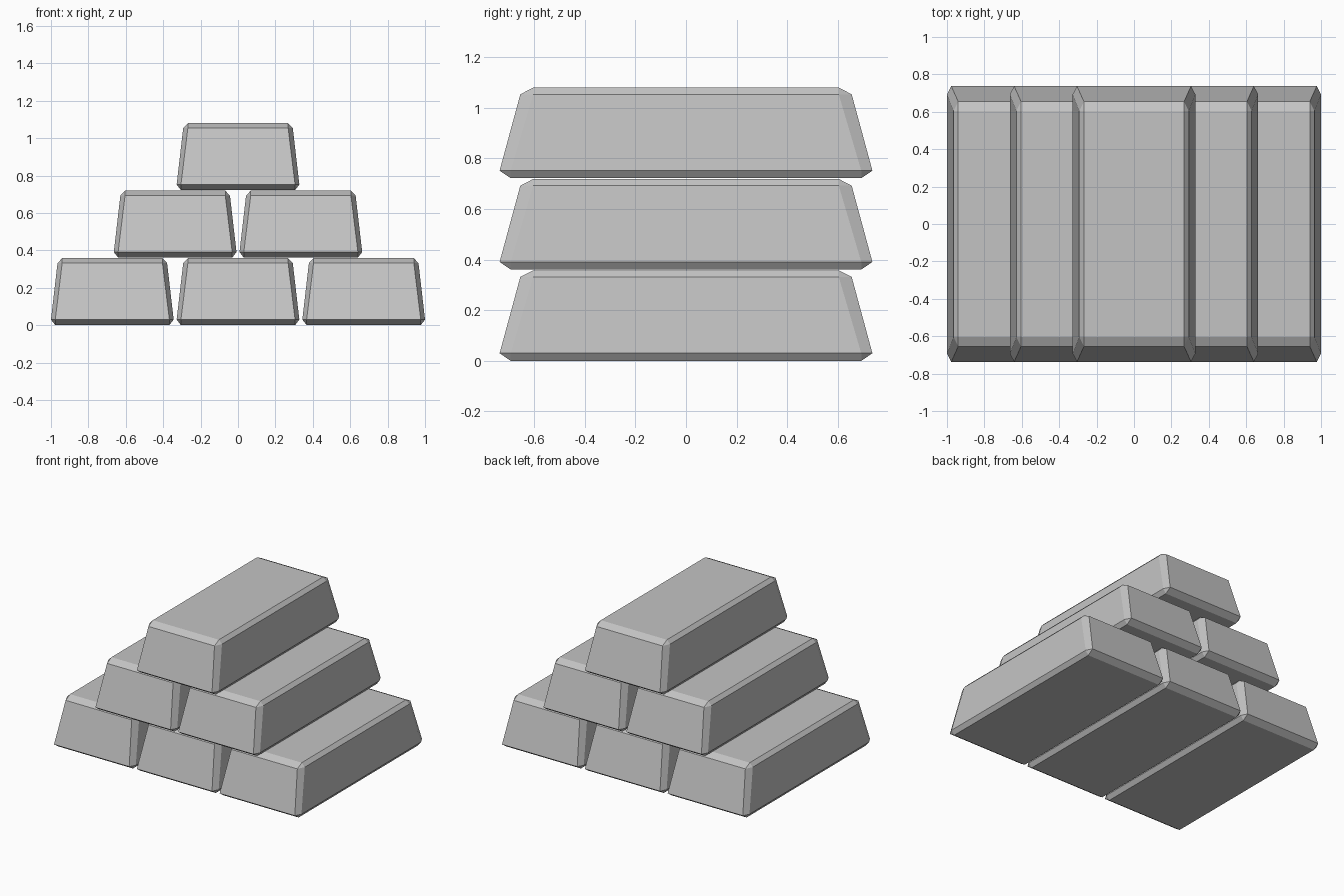
import bpy, bmesh, math

cube = bpy.data.objects.get("Cube")
if cube:
    bpy.data.objects.remove(cube, do_unlink=True)

# One plain metal colour
GREY = (0.55, 0.55, 0.55, 1)
metal = bpy.data.materials.new("grey_metal")
metal.use_nodes = True
metal.diffuse_color = GREY
bsdf = next(n for n in metal.node_tree.nodes if n.type == "BSDF_PRINCIPLED")
bsdf.inputs["Base Color"].default_value = GREY

PITCH_X, PITCH_Z = 0.672, 0.361

# Corner points of a quarter of the chamfered ingot
CORNER = [
    (0.305, 0.693, 0.0),                           # bottom face
    (0.305, 0.737, 0.03), (0.328, 0.693, 0.03),    # foot of the sloping sides
    (0.268, 0.655, 0.332), (0.293, 0.604, 0.332),  # head of the sloping sides
    (0.268, 0.604, 0.358),                         # top face
]


def ingot_mesh():
    """Mirror the corner to all four sides and wrap it in flat faces."""
    bm = bmesh.new()
    for sx in (-1, 1):
        for sy in (-1, 1):
            for x, y, z in CORNER:
                bm.verts.new((sx * x, sy * y, z))
    bmesh.ops.convex_hull(bm, input=bm.verts[:])
    bmesh.ops.dissolve_limit(bm, angle_limit=math.radians(5),
                             verts=bm.verts[:], edges=bm.edges[:])
    bmesh.ops.recalc_face_normals(bm, faces=bm.faces[:])
    mesh = bpy.data.meshes.new("ingot")
    bm.to_mesh(mesh)
    bm.free()
    mesh.materials.append(metal)
    return mesh


# Pyramid stack: three, two, then one ingot
mesh = ingot_mesh()
for row, (name, count) in enumerate((("bottom", 3), ("middle", 2), ("top", 1))):
    for i in range(count):
        bar = bpy.data.objects.new(f"{name}_ingot_{i + 1}", mesh)
        bar.location = ((i - (count - 1) / 2) * PITCH_X, 0, row * PITCH_Z)
        bpy.context.collection.objects.link(bar)
